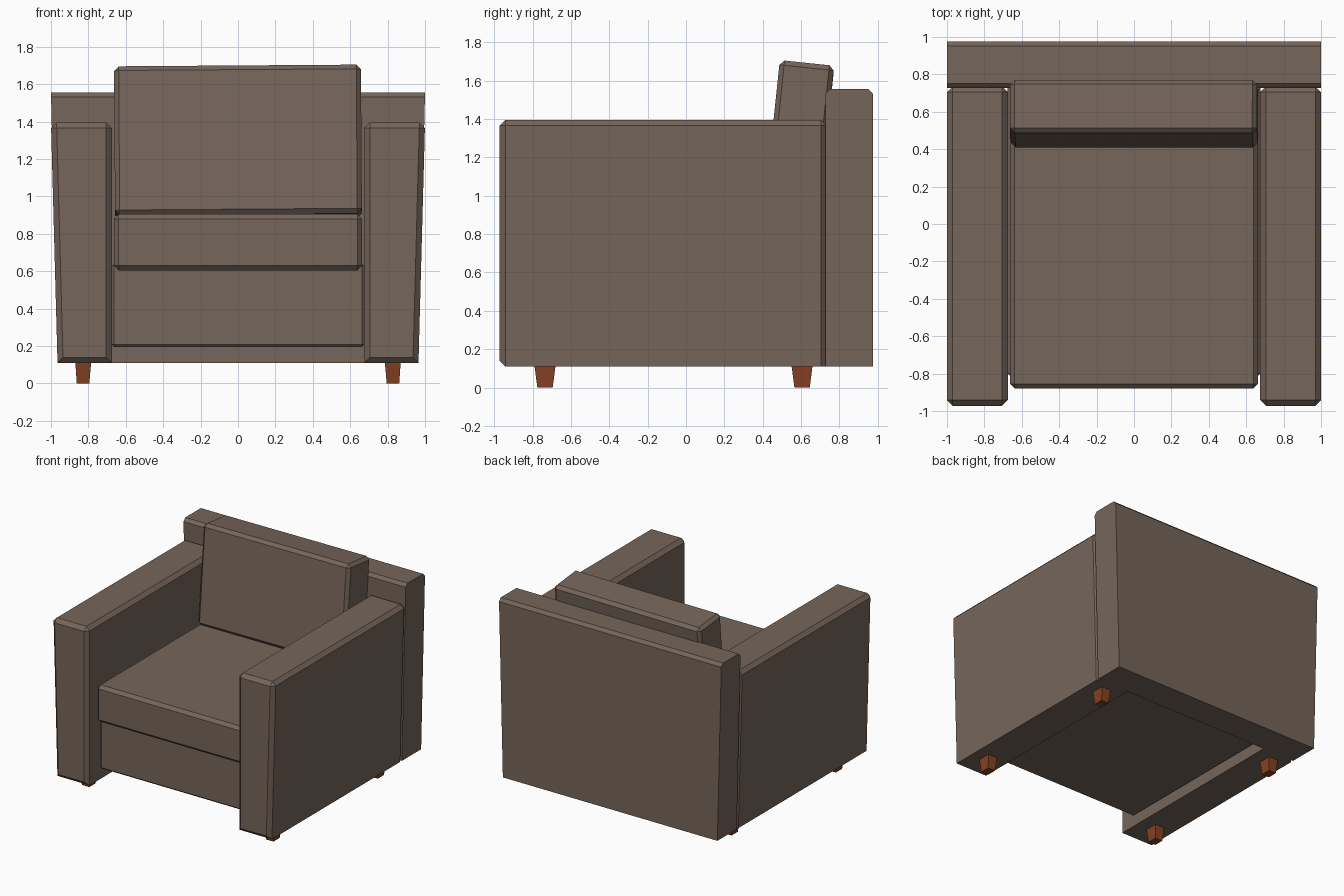
import bpy, bmesh, math
from mathutils import Vector

if "Cube" in bpy.data.objects:
    bpy.data.objects.remove(bpy.data.objects["Cube"])


def material(name, rgb):
    m = bpy.data.materials.new(name)
    m.diffuse_color = (*rgb, 1)
    m.use_nodes = True
    m.node_tree.nodes["Principled BSDF"].inputs["Base Color"].default_value = m.diffuse_color
    return m


FABRIC = material("brown fabric", (0.181, 0.132, 0.103))
WOOD = material("reddish wood", (0.235, 0.055, 0.016))


def block(name, lo, hi, mat, bottom=None, bevel=0.0, keep=None, mirror=False):
    """Box lo..hi; bottom=(x0, x1, y0, y1) tapers the foot; keep(a, b) picks edges to chamfer."""
    b = bottom or (lo[0], hi[0], lo[1], hi[1])
    bm = bmesh.new()
    bmesh.ops.create_cube(bm, size=2)
    for v in bm.verts:
        ix, iy, top = v.co.x > 0, v.co.y > 0, v.co.z > 0
        if top:
            v.co = (hi[0] if ix else lo[0], hi[1] if iy else lo[1], hi[2])
        else:
            v.co = (b[ix], b[2 + iy], lo[2])
    if bevel:
        edges = [e for e in bm.edges if keep is None or keep((e.verts[0].co + e.verts[1].co) / 2,
                                                             e.verts[1].co - e.verts[0].co)]
        bmesh.ops.bevel(bm, geom=edges, offset=bevel, segments=1, affect='EDGES', profile=0.5)
    bmesh.ops.recalc_face_normals(bm, faces=bm.faces)
    me = bpy.data.meshes.new(name)
    bm.to_mesh(me)
    bm.free()
    me.materials.append(mat)
    ob = bpy.data.objects.new(name, me)
    bpy.context.collection.objects.link(ob)
    if mirror:
        ob.modifiers.new("mirror", 'MIRROR').use_bisect_axis[0] = False
    return ob


# armrests: flared outwards, chamfered except along the rear and long bottom edges
block("armrests", (0.675, -0.972, 0.11), (1.0, 0.735, 1.395), FABRIC,
      bottom=(0.675, 0.965, -0.972, 0.735), bevel=0.03, mirror=True,
      keep=lambda mid, d: mid.z > 0.2 or mid.y < -0.9)

# backrest panel: flared like the arms, chamfered on the two long top edges
block("backrest", (-1.0, 0.727, 0.11), (1.0, 0.975, 1.555), FABRIC,
      bottom=(-0.965, 0.965, 0.727, 0.975), bevel=0.024,
      keep=lambda mid, d: mid.z > 1.5 and abs(d.x) > 1)

# raised base under the seat
block("seat_base", (-0.675, -0.81, 0.195), (0.675, 0.74, 0.64), FABRIC, bevel=0.012)

# seat cushion
block("seat_cushion", (-0.663, -0.88, 0.605), (0.663, 0.72, 0.905), FABRIC, bevel=0.025)

# leaning back cushion
cushion = block("back_cushion", (-0.66, -0.1425, -0.4), (0.66, 0.1425, 0.4), FABRIC, bevel=0.025)
cushion.location = (0, 0.589, 1.29)
cushion.rotation_euler = (math.radians(-6), math.radians(-0.4), 0)

# tapered wooden feet
for name, y in (("front_legs", -0.735), ("rear_legs", 0.605)):
    block(name, (0.785, y - 0.055, 0), (0.87, y + 0.055, 0.115), WOOD,
          bottom=(0.795, 0.862, y - 0.04, y + 0.04), mirror=True)
